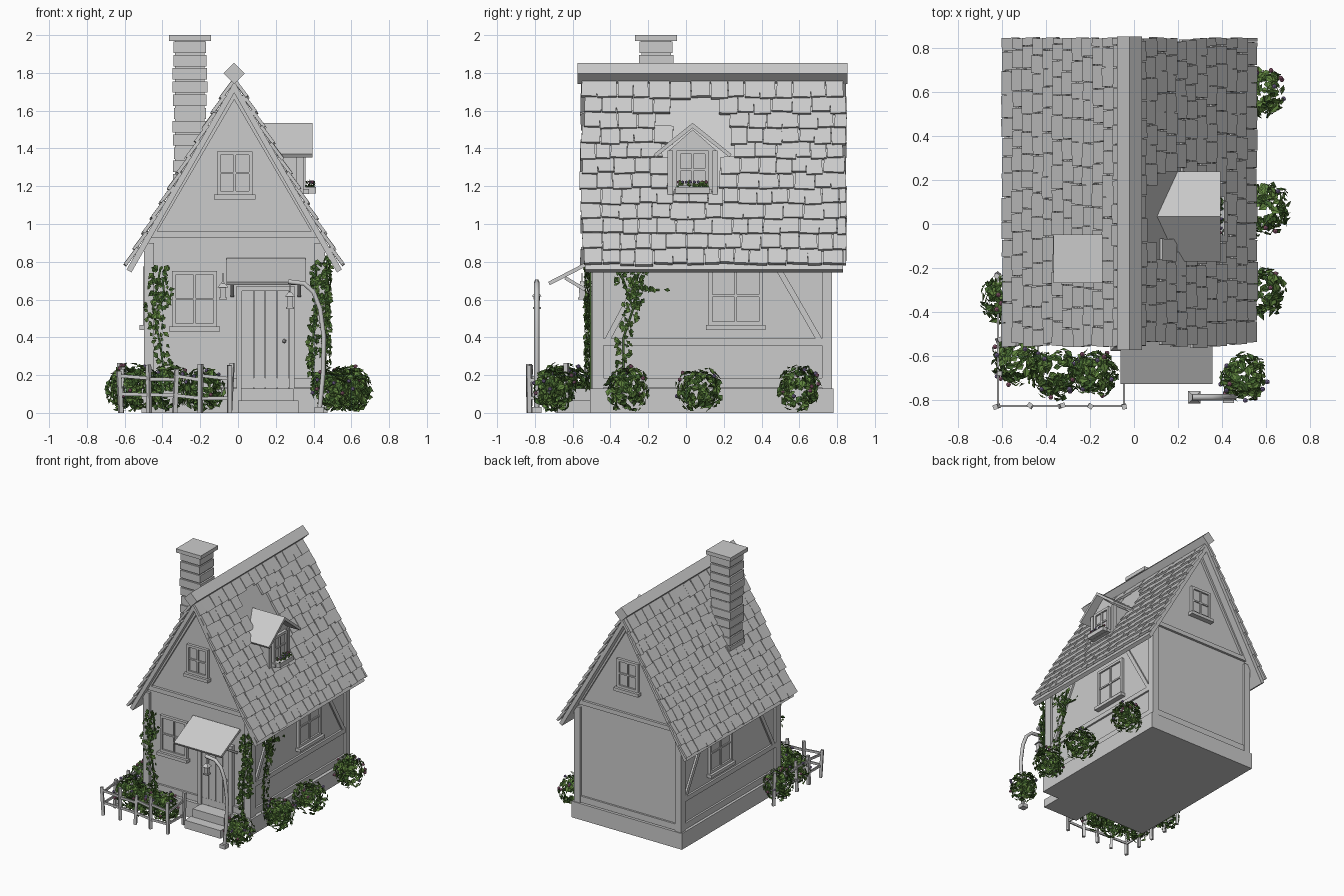
import bpy, bmesh, math, random
from mathutils import Matrix, Vector

if "Cube" in bpy.data.objects:
    bpy.data.objects.remove(bpy.data.objects["Cube"])
random.seed(7)
R = random.uniform
CX = -0.02                                   # house centre line
T = Matrix.Translation
I = Matrix()

def finish(name, bm, mats=(), recalc=True):
    if recalc:
        bmesh.ops.recalc_face_normals(bm, faces=bm.faces)
    me = bpy.data.meshes.new(name)
    bm.to_mesh(me)
    bm.free()
    for m in mats:
        me.materials.append(m)
    ob = bpy.data.objects.new(name, me)
    bpy.context.collection.objects.link(ob)
    return ob

def material(name, rgb):
    m = bpy.data.materials.new(name)
    m.diffuse_color = (*rgb, 1)
    m.use_nodes = True
    m.node_tree.nodes["Principled BSDF"].inputs["Base Color"].default_value = m.diffuse_color
    return m

def span(bm, x0, x1, y0, y1, z0, z1, M=I):
    S = Matrix.Diagonal((x1 - x0, y1 - y0, z1 - z0, 1))
    bmesh.ops.create_cube(bm, size=1, matrix=M @ T(((x0+x1)/2, (y0+y1)/2, (z0+z1)/2)) @ S)

def beam(bm, a, b, w, h):
    a, b = Vector(a), Vector(b)
    q = (b - a).to_track_quat('X', 'Z').to_matrix().to_4x4()
    bmesh.ops.create_cube(bm, size=1, matrix=T((a+b)/2) @ q @ Matrix.Diagonal(((b-a).length, w, h, 1)))

def prism(bm, pts, a0, a1, axis='Y'):
    v = lambda p, a: bm.verts.new((p[0], a, p[1]) if axis == 'Y' else (a, p[0], p[1]))
    A, B = [v(p, a0) for p in pts], [v(p, a1) for p in pts]
    bm.faces.new(A)
    bm.faces.new(B[::-1])
    for i in range(len(pts)):
        j = (i + 1) % len(pts)
        bm.faces.new((A[i], A[j], B[j], B[i]))

def tube(name, pts, r, mat=None):
    cu = bpy.data.curves.new(name, 'CURVE')
    cu.dimensions, cu.bevel_depth, cu.bevel_resolution, cu.use_fill_caps = '3D', r, 1, True
    sp = cu.splines.new('POLY')
    sp.points.add(len(pts) - 1)
    for p, c in zip(sp.points, pts):
        p.co = (*c, 1)
    if mat:
        cu.materials.append(mat)
    ob = bpy.data.objects.new(name, cu)
    bpy.context.collection.objects.link(ob)
    bpy.ops.object.select_all(action='DESELECT')
    ob.select_set(True)
    bpy.context.view_layer.objects.active = ob
    bpy.ops.object.convert(target='MESH')

f = lambda d: 0.80 + 1.745 * (0.575 - d)     # outer roof height at distance d from the ridge

# foundation, steps, walls
bm = bmesh.new(); span(bm, -0.51, 0.475, -0.508, 0.78, 0, 0.13); finish("foundation", bm)
bm = bmesh.new()
span(bm, 0, 0.32, -0.68, -0.5, 0, 0.065)
span(bm, 0.015, 0.295, -0.60, -0.5, 0.065, 0.13)
finish("door_steps", bm)
bm = bmesh.new()
prism(bm, [(CX-.46, .12), (CX+.46, .12), (CX+.46, f(.46)-.1), (CX, f(0)-.1), (CX-.46, f(.46)-.1)], -0.475, 0.752)
finish("walls", bm)

# timber frame
bm = bmesh.new()
for x0, x1 in ((-.498, -.445), (.405, .46)):
    for y0, y1 in ((-.497, -.437), (.72, .773)):
        span(bm, x0, x1, y0, y1, .13, .90)
for y0, y1 in ((-.495, -.46), (.74, .771)):
    span(bm, -.497, .459, y0, y1, .925, .96)
    span(bm, -.46, .42, y0+.004, y1-.004, .135, .185)
    for s in (-1, 1):
        prism(bm, [(CX, f(0)-.10), (CX+s*.44, f(.44)-.10), (CX+s*.425, f(.44)-.105), (CX, f(0)-.145)], y0, y1)
for s in (-1, 1):
    x = CX + s * .463
    for z0, z1 in ((.135, .185), (.358, .395), (.82, .86)):
        span(bm, x-.012, x+.012, -.45, .73, z0, z1)
    beam(bm, (x, -.42, .38), (x, -.18, .83), .022, .03)
    beam(bm, (x, .71, .38), (x, .45, .83), .022, .03)
finish("timber_frame", bm)

# windows
def window(name, x, y, z0, z1, w, ang, sill=.025):
    M = T((x, y, 0)) @ Matrix.Rotation(math.radians(ang), 4, 'Z')
    bm = bmesh.new(); h = w / 2; t = .02; zc = (z0 + z1) / 2
    for s in (-1, 1):
        span(bm, *sorted((s*h, s*(h-t))), -.022, .02, z0, z1, M)
    span(bm, -h+t, h-t, -.022, .02, z1-t, z1, M)
    span(bm, -h+t, h-t, -.022, .02, z0, z0+t, M)
    span(bm, -h+t, h-t, -.008, .02, z0+t, z1-t, M)
    span(bm, -.006, .006, -.018, .01, z0+t, z1-t, M)
    span(bm, -h+t, h-t, -.017, .01, zc-.006, zc+.006, M)
    span(bm, -h-.014, h+.014, -.042, .02, z0-sill, z0, M)
    finish(name, bm)
window("front_window", -.23, -.475, .457, .75, .24, 0)
window("front_gable_window", -.017, -.475, 1.155, 1.385, .19, 0)
window("back_gable_window", -.017, .752, 1.155, 1.385, .19, 180)
window("right_window", CX+.46, .263, .464, .776, .287, 90)
window("left_window", CX-.46, .263, .464, .776, .287, -90)

# door with frame, planks and knob
bm = bmesh.new()
span(bm, -.007, .022, -.505, -.46, .13, .665)
span(bm, .27, .30, -.505, -.46, .13, .665)
span(bm, -.007, .30, -.507, -.46, .645, .672)
finish("door_frame", bm)
bm = bmesh.new()
for i in range(4):
    span(bm, .022+i*.062, .082+i*.062, -.49, -.46, .13, .645)
bmesh.ops.create_icosphere(bm, subdivisions=1, radius=.012, matrix=T((.245, -.5, .38)))
finish("door", bm)
bm = bmesh.new()
beam(bm, (.148, -.48, .812), (.148, -.725, .685), .42, .02)
for x in (-.03, .325):
    beam(bm, (x, -.48, .62), (x, -.64, .715), .018, .018)
finish("door_canopy", bm)

# main roof boards and ridge
bm = bmesh.new()
for s in (-1, 1):
    prism(bm, [(CX, f(0)-.05), (CX+s*.57, f(.57)-.05), (CX+s*.544, f(.57)-.065), (CX, f(0)-.11)], -.535, .83)
finish("roof_boards", bm)
bm = bmesh.new()
span(bm, -.04, .04, -.575, .855, -.04, .04, T((CX, 0, 1.797)) @ Matrix.Rotation(math.pi/4, 4, 'Y'))
finish("ridge_beam", bm)

# shingles: overlapping rows, left bare around the dormer
bm = bmesh.new()
a = math.atan(1.745)
for s in (-1, 1):
    B = Matrix(((s*math.cos(a), 0, s*math.sin(a)), (0, 1, 0), (-math.sin(a), 0, math.cos(a)))).to_4x4()
    for row in range(12):
        d = .025 + (row + 1) * .55 / 12      # lower edge of the row
        y = -.555 + R(-.015, .015)
        while y < .83:
            w = min(R(.075, .115), .85 - y)
            dd = d + R(-.004, .004)
            yc = y + w/2
            if not (s == 1 and -.12 < yc < .22 and 1.22 < f(d) + .03 < 1.68):
                M = T((CX + s*dd, yc, f(dd) - .012)) @ B @ Matrix.Rotation(R(-.05, .05), 4, 'Z') @ Matrix.Rotation(math.radians(-7), 4, 'Y')
                span(bm, -.11, 0, -w/2+.002, w/2-.002, -.009, .009, M)
            y += w
finish("roof_shingles", bm)

# chimney of stacked stone courses
bm = bmesh.new()
c = T((-.255, -.158, 0))
span(bm, -.078, .078, -.078, .078, 1.1, 1.97, c)
for i in range(12):
    h = .088 + R(-.006, .006)
    k = h + R(-.004, .004)
    span(bm, -h, h, -k, k, 1.905-i*.07, 1.965-i*.07, c)
span(bm, -.111, .111, -.111, .111, 1.97, 2.0, c)
finish("chimney", bm)

# dormer
DY = .035
bm = bmesh.new()
prism(bm, [(DY-.125, 1.15), (DY+.125, 1.15), (DY+.125, 1.39), (DY, 1.50), (DY-.125, 1.39)], .05, .335, 'X')
for s in (-1, 1):
    span(bm, .31, .347, *sorted((DY+s*.105, DY+s*.133)), 1.15, 1.39)
finish("dormer_walls", bm)
bm = bmesh.new()
for s in (-1, 1):
    prism(bm, [(DY, 1.535), (DY+s*.205, 1.37), (DY+s*.195, 1.353), (DY, 1.508)], .06, .395, 'X')
finish("dormer_roof", bm)
window("dormer_window", .335, DY, 1.185, 1.39, .17, 90)
bm = bmesh.new(); span(bm, .35, .412, DY-.09, DY+.09, 1.162, 1.195); finish("dormer_flower_box", bm)

# fence
bm = bmesh.new()
posts = [(-.62, y) for y in (-.23, -.38, -.53, -.68)] + [(x, -.83) for x in (-.62, -.47, -.335, -.2, -.045)] + [(-.045, -.63)]
for x, y in posts:
    beam(bm, (x, y, 0), (x+R(-.015, .015), y+R(-.008, .008), R(.22, .27)), .022, .022)
for p, q in zip(posts, posts[1:]):
    for z in (.09, .185):
        beam(bm, (*p, z+R(-.015, .015)), (*q, z+R(-.015, .015)), .01, .018)
finish("fence", bm)

# lamp post and lanterns
tube("lamp_post", [(.43, -.79, 0), (.45, -.79, .2), (.455, -.79, .4), (.435, -.79, .55), (.40, -.79, .64), (.35, -.79, .685), (.265, -.79, .695)], .014)
bm = bmesh.new(); span(bm, .405, .455, -.815, -.765, 0, .03); finish("lamp_post_foot", bm)
tube("wall_bracket", [(-.08, -.47, .69), (-.08, -.56, .69)], .008)
for name, x, y, z in (("post_lantern", .275, -.79, .55), ("wall_lantern", -.08, -.55, .6)):
    bm = bmesh.new()
    for z0, h, r1, r2 in ((0, .01, .025, .025), (.01, .055, .016, .02), (.065, .025, .033, .008), (.09, .05, .003, .003)):
        bmesh.ops.create_cone(bm, cap_ends=True, segments=4, radius1=r1*1.2, radius2=r2*1.2, depth=h,
                              matrix=T((x, y, z+z0+h/2)) @ Matrix.Rotation(math.pi/4, 4, 'Z'))
    finish(name, bm)

# plants: folded leaves and small blossoms
MATS = [material("leaf_dark", (.06, .14, .03)), material("leaf_green", (.12, .24, .05)),
        material("blossom_pink", (.42, .16, .26)), material("blossom_violet", (.27, .2, .42))]

def leaf(bm, p, out, L):
    out = (Vector(out) + Vector((R(-.6, .6), R(-.6, .6), R(-.2, .5)))).normalized()
    down = Vector((R(-.7, .7), R(-.7, .7), R(-1, .4)))
    down = (down - out * down.dot(out)).normalized()
    side = out.cross(down) * L * .36
    p = Vector(p)
    v = [bm.verts.new(q) for q in (p - down*L/2, p + side + out*L*.12 - down*L*.1, p + down*L/2, p - side + out*L*.12 - down*L*.1)]
    m = random.randrange(2)
    for t in ((0, 1, 2), (0, 2, 3)):
        bm.faces.new([v[i] for i in t]).material_index = m

def blossom(bm, p, r=.012):
    m = random.choice((2, 3))
    for v in bmesh.ops.create_icosphere(bm, subdivisions=1, radius=r, matrix=T(p))['verts']:
        for fc in v.link_faces:
            fc.material_index = m

def bush(name, x, y, r, h, n=210):
    bm = bmesh.new()
    for i in range(n + 10):
        u = Vector((R(-1, 1), R(-1, 1), R(-.75, 1))).normalized()
        k = R(.65, 1) if i < n else 1
        p = (x + u.x*r*k, y + u.y*r*k, max(.02, h*.48 + u.z*h*.5*k))
        if i < n:
            leaf(bm, p, u, R(.035, .055))
        elif u.z > -.3:
            blossom(bm, p)
    finish(name, bm, MATS, False)

for i, (x, y, r, h) in enumerate(((-.36, -.68, .12, .27), (-.18, -.68, .11, .25), (-.53, -.62, .12, .27), (-.59, -.34, .115, .26),
                                  (.50, -.70, .11, .25), (.585, -.31, .115, .26), (.59, .07, .13, .25), (.575, .60, .115, .26))):
    bush("bush_%d" % (i + 1), x, y, r, h)

# climbing ivy: stems with leaves along them
def ivy(name, paths, out, spread, n):
    bm = bmesh.new()
    o = Vector(out)
    along = Vector((abs(o.y), abs(o.x), 0))
    for k, pts in enumerate(paths):
        tube("%s_stem_%d" % (name, k + 1), pts, .006, MATS[0])
        for p, q in zip(pts, pts[1:]):
            p, q = Vector(p), Vector(q)
            for i in range(int(n * (q - p).length)):
                leaf(bm, p.lerp(q, R(0, 1)) + along*R(-spread, spread) + o*R(.005, .03), o, R(.025, .045))
    finish(name, bm, MATS, False)

F, S = -.505, .462
ivy("ivy_front_left", [[(-.38, F, .12), (-.41, F, .35), (-.45, F, .55), (-.41, F, .77)], [(-.44, F, .5), (-.39, F, .62), (-.40, F, .72)]], (0, -1, 0), .045, 150)
ivy("ivy_front_right", [[(.40, F, .12), (.39, F, .35), (.42, F, .55), (.41, F, .8)], [(.46, F, .3), (.475, F, .82)]], (0, -1, 0), .025, 170)
ivy("ivy_right_side", [[(S, -.33, .12), (S, -.33, .4), (S, -.28, .55), (S, -.33, .7), (S, -.38, .78)],
                       [(S, -.28, .55), (S, -.25, .66), (S, -.14, .65)], [(S, -.29, .6), (S, -.24, .78)]], (1, 0, 0), .045, 150)

# flowers in the dormer box
bm = bmesh.new()
for i in range(40):
    leaf(bm, (R(.36, .405), R(DY-.08, DY+.08), R(1.195, 1.225)), (1, 0, .6), .025)
for i in range(8):
    blossom(bm, (R(.37, .4), DY-.075+i*.021, 1.222), .009)
finish("dormer_flowers", bm, MATS, False)
